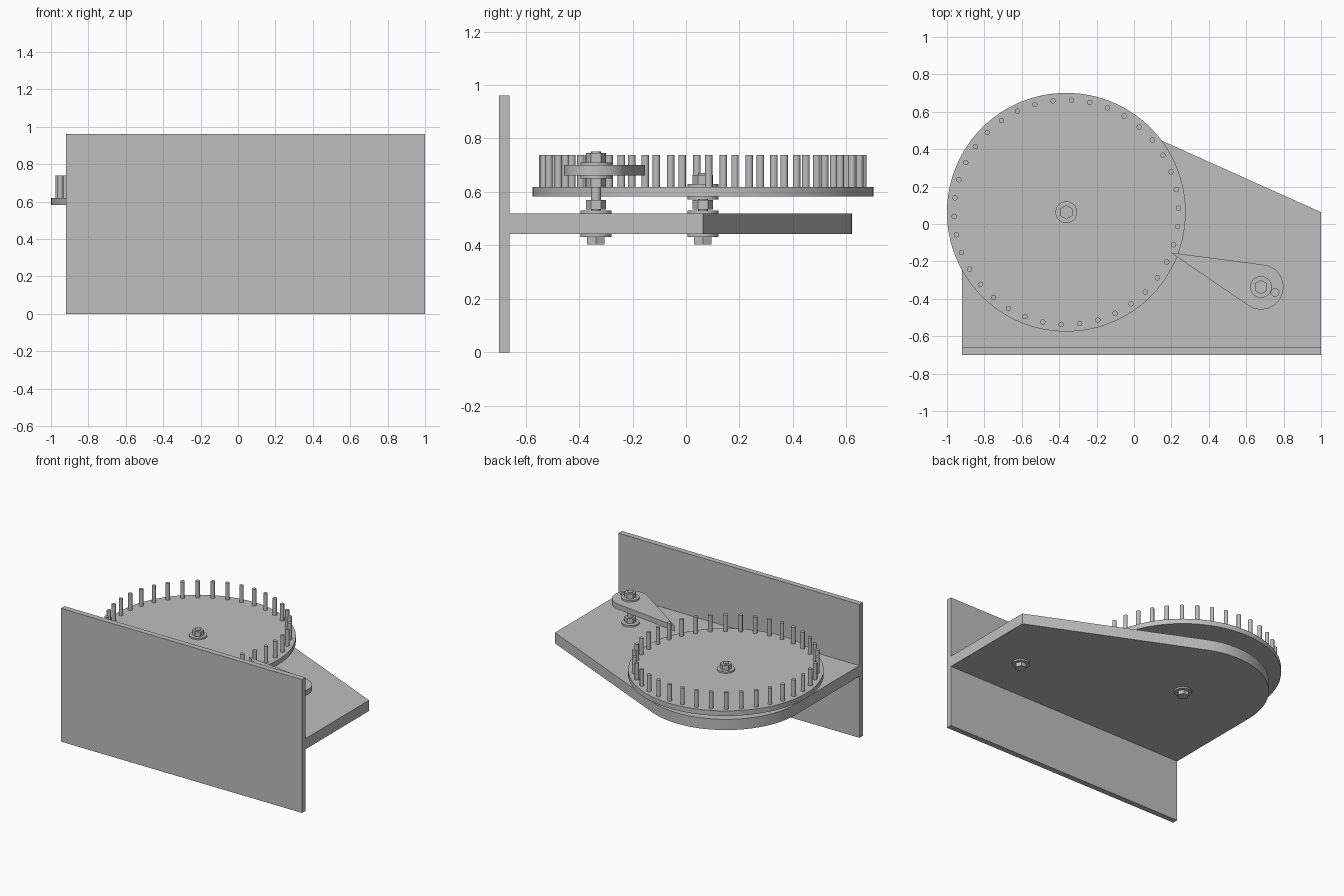
import bpy, bmesh
from math import sin, cos, pi, asin, atan2, hypot, radians

cube = bpy.data.objects.get("Cube")
if cube:
    bpy.data.objects.remove(cube, do_unlink=True)

grey = bpy.data.materials.new("plain grey")
grey.use_nodes = True
grey.diffuse_color = (0.52, 0.52, 0.52, 1)
grey.node_tree.nodes["Principled BSDF"].inputs["Base Color"].default_value = grey.diffuse_color


def arc(centre, r, start, end, n):
    """Points along an arc, both ends included."""
    return [(centre[0] + r * cos(start + (end - start) * i / n),
             centre[1] + r * sin(start + (end - start) * i / n)) for i in range(n + 1)]


def ring(centre, r, n, turn=0):
    return arc(centre, r, turn, turn + 2 * pi, n)[:-1]


def tangent_angles(point, centre, r):
    """Angles on a circle where the two tangents from a point touch it."""
    dx, dy = point[0] - centre[0], point[1] - centre[1]
    toward, spread = atan2(dy, dx), pi / 2 - asin(r / hypot(dx, dy))
    return toward + spread, toward - spread


def add_prism(bm, loops, z0, z1):
    """Upright solid from an outline and optional hole outlines."""
    caps = {z0: [], z1: []}
    for pts in loops:
        low, high = ([bm.verts.new((x, y, z)) for x, y in pts] for z in (z0, z1))
        for i in range(len(pts)):
            bm.faces.new((low[i - 1], low[i], high[i], high[i - 1]))
        caps[z0].append(low)
        caps[z1].append(high)
    for rows in caps.values():
        if len(rows) == 1:
            bm.faces.new(rows[0])
        else:
            edges = [bm.edges.get((v[i - 1], v[i])) for v in rows for i in range(len(v))]
            bmesh.ops.triangle_fill(bm, edges=edges, use_beauty=True)


def part(name, *solids):
    bm = bmesh.new()
    for loops, z0, z1 in solids:
        add_prism(bm, loops, z0, z1)
    bmesh.ops.recalc_face_normals(bm, faces=bm.faces)
    mesh = bpy.data.meshes.new(name)
    bm.to_mesh(mesh)
    bm.free()
    mesh.materials.append(grey)
    obj = bpy.data.objects.new(name, mesh)
    bpy.context.collection.objects.link(obj)
    bpy.ops.object.select_all(action="DESELECT")
    obj.select_set(True)
    bpy.context.view_layer.objects.active = obj
    bpy.ops.object.shade_smooth_by_angle(angle=radians(30))
    return obj


hub = (-0.362, 0.063)
pivot = (0.679, -0.337)
wheel_top = 0.618

# Upright wall and horizontal shelf with a rounded end
part("wall_plate", ([[(-0.92, -0.7), (1, -0.7), (1, -0.66), (-0.92, -0.66)]], 0, 0.96))
corner = (1, 0.063)
touch = tangent_angles(corner, hub, 0.558)[0]
part("shelf", ([[(-0.92, -0.66), (1, -0.66), corner] + arc(hub, 0.558, touch, pi, 48)], 0.443, 0.52))

# Wheel with a ring of pins
part("wheel", ([ring(hub, 0.638, 128)], 0.582, wheel_top))
pins = []
for i in range(38):
    a = radians(2.1) + 2 * pi * i / 38
    spot = (hub[0] + 0.6 * cos(a), hub[1] + 0.6 * sin(a))
    pins.append(([ring(spot, 0.014, 20)], wheel_top, 0.738))
part("wheel_pins", *pins)

# Teardrop pointer with a small hole
tip = (0.196, -0.153)
a, b = tangent_angles(tip, pivot, 0.12)
part("pointer", ([[tip] + arc(pivot, 0.12, a, b + 2 * pi, 48),
                  ring((0.754, -0.366), 0.021, 24)], 0.662, 0.7))


# Bolts with their washers and nuts
def bolt(name, at, top, washers, nuts):
    part(name + "_bolt", ([ring(at, 0.019, 24)], 0.42, top),
         ([ring(at, 0.038, 6)], 0.404, 0.433))
    part(name + "_washers", *[([ring(at, 0.058, 40)], z, z + 0.012) for z in washers])
    part(name + "_nuts", *[([ring(at, 0.038, 6, pi / 6)], z, z + 0.035) for z in nuts])


bolt("wheel", hub, 0.67, (0.432, 0.519, 0.571, 0.617), (0.534, 0.629))
bolt("pointer", pivot, 0.752, (0.432, 0.519, 0.651, 0.699), (0.534, 0.616, 0.711))
